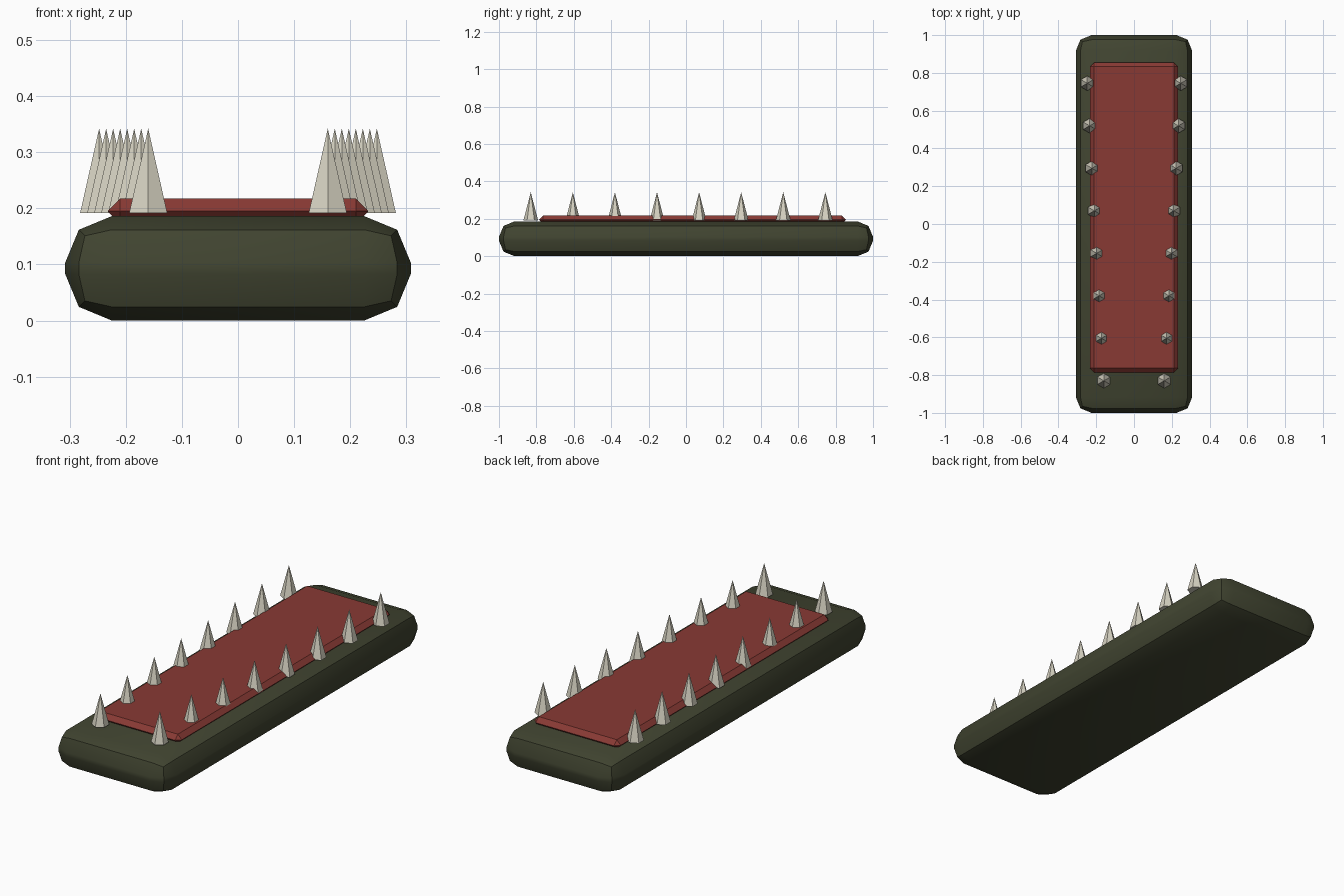
import bpy
import math

if "Cube" in bpy.data.objects:
    bpy.data.objects.remove(bpy.data.objects["Cube"], do_unlink=True)


def make_material(name, rgb):
    mat = bpy.data.materials.new(name)
    mat.use_nodes = True
    color = (*rgb, 1.0)
    mat.diffuse_color = color
    mat.node_tree.nodes["Principled BSDF"].inputs["Base Color"].default_value = color
    return mat


olive = make_material("dark olive", (0.052, 0.058, 0.03))
red = make_material("brick red", (0.25, 0.042, 0.034))
bone = make_material("bone", (0.68, 0.65, 0.54))


def bevelled_box(name, center, size, bevel, segments, mat):
    """Box with every edge bevelled."""
    bpy.ops.mesh.primitive_cube_add(size=1, location=center)
    obj = bpy.context.object
    obj.name = name
    obj.scale = size
    bpy.ops.object.transform_apply(location=False, rotation=False, scale=True)
    mod = obj.modifiers.new("Bevel", "BEVEL")
    mod.width = bevel
    mod.segments = segments
    mod.limit_method = "NONE"
    bpy.ops.object.modifier_apply(modifier=mod.name)
    obj.data.materials.append(mat)
    bpy.ops.object.shade_smooth_by_angle(angle=math.radians(30))
    return obj


# Jaw slab and the tongue-like pad lying on it
bevelled_box("jaw_base", (0, 0, 0.093), (0.616, 2.0, 0.186), 0.083, 2, olive)
bevelled_box("tongue_pad", (0, 0.035, 0.195), (0.464, 1.64, 0.044), 0.0215, 1, red)

# Two rows of six-sided teeth, spreading apart toward the back
ROW_COUNT = 8
TOOTH_HEIGHT = 0.15
for side, label in ((1, "left"), (-1, "right")):
    for i in range(ROW_COUNT):
        x = side * (0.16 + 0.0125 * i)
        y = -0.83 + 0.225 * i
        bpy.ops.mesh.primitive_cone_add(
            vertices=6, radius1=0.039, radius2=0, depth=TOOTH_HEIGHT,
            location=(x, y, 0.192 + TOOTH_HEIGHT / 2))
        tooth = bpy.context.object
        tooth.name = f"{label}_tooth_{i + 1}"
        tooth.data.materials.append(bone)
